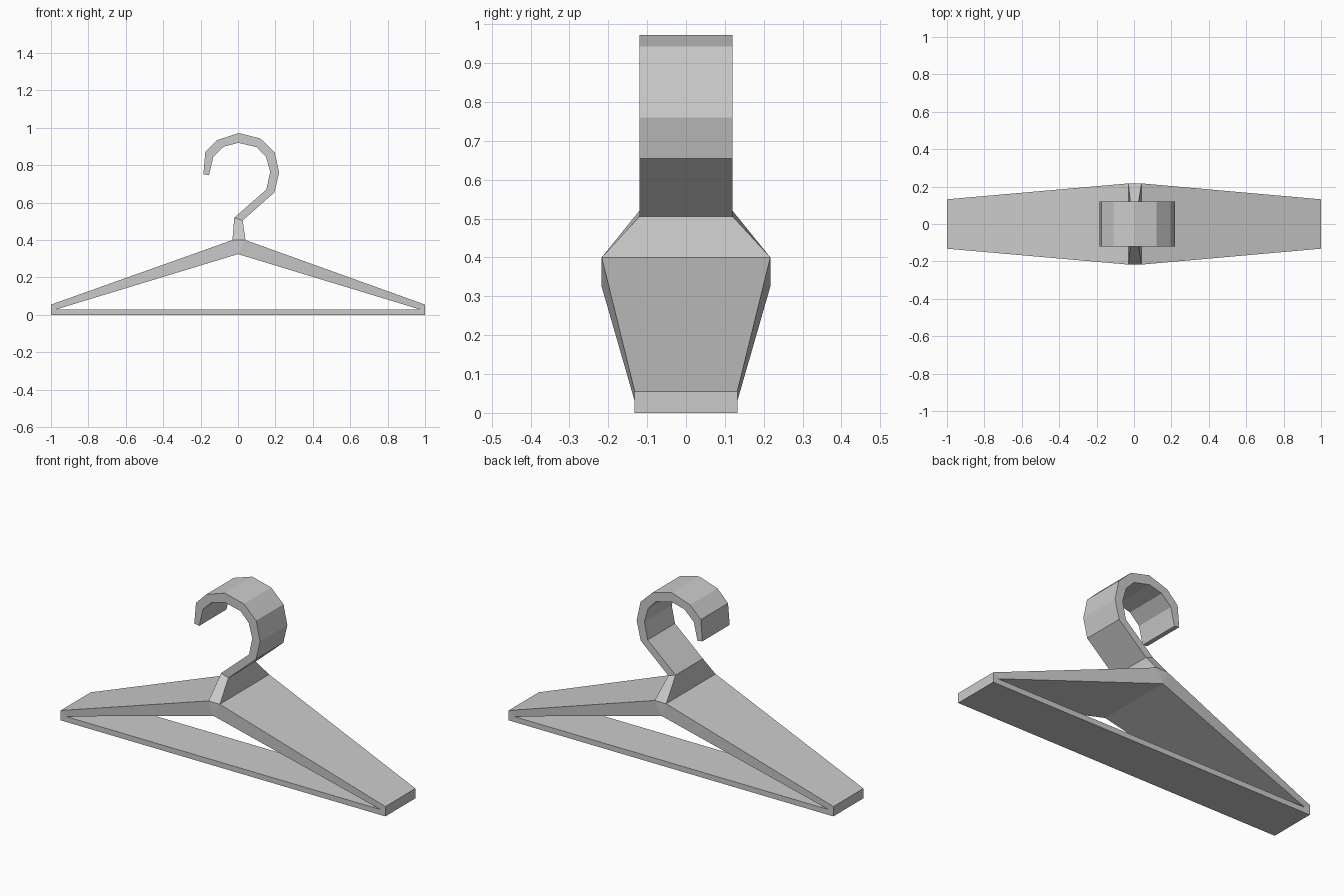
import bpy
import bmesh

cube = bpy.data.objects.get("Cube")
if cube:
    bpy.data.objects.remove(cube, do_unlink=True)

grey = bpy.data.materials.new("light grey plastic")
grey.use_nodes = True
colour = (0.6, 0.6, 0.6, 1)
grey.diffuse_color = colour
grey.node_tree.nodes["Principled BSDF"].inputs["Base Color"].default_value = colour


def band(name, stations, closed=False):
    """Loft a band through stations of (outer xz, inner xz, half depth)."""
    bm = bmesh.new()
    rings = []
    for (ox, oz), (ix, iz), d in stations:
        corners = ((ox, -d, oz), (ox, d, oz), (ix, d, iz), (ix, -d, iz))
        rings.append([bm.verts.new(c) for c in corners])
    following = rings[1:] + (rings[:1] if closed else [])
    for a, b in zip(rings, following):
        for i in range(4):
            j = (i + 1) % 4
            bm.faces.new((a[i], a[j], b[j], b[i]))
    if not closed:
        bm.faces.new(rings[0])
        bm.faces.new(rings[-1])
    bmesh.ops.remove_doubles(bm, verts=bm.verts, dist=0.0005)
    bmesh.ops.recalc_face_normals(bm, faces=bm.faces)
    mesh = bpy.data.meshes.new(name)
    bm.to_mesh(mesh)
    bm.free()
    mesh.materials.append(grey)
    obj = bpy.data.objects.new(name, mesh)
    bpy.context.collection.objects.link(obj)
    return obj


END, MIDDLE, HOOK = 0.132, 0.217, 0.12  # half depths

# Sloping shoulders and bottom bar, one closed triangular frame
band("shoulder_frame", [
    ((-1, 0), (-0.97, 0.03), END),
    ((-1, 0.055), (-0.97, 0.03), END),
    ((-0.03, 0.4), (0, 0.325), MIDDLE),
    ((0.04, 0.4), (0, 0.325), MIDDLE),
    ((1, 0.055), (0.97, 0.03), END),
    ((1, 0), (0.97, 0.03), END),
], closed=True)

# Tapered neck rising into the curved hook
outer = [(0.025, 0.505), (0.195, 0.655), (0.22, 0.76), (0.196, 0.87), (0.12, 0.943),
         (0.004, 0.972), (-0.11, 0.935), (-0.175, 0.87), (-0.185, 0.752)]
inner = [(-0.02, 0.52), (0.152, 0.67), (0.172, 0.765), (0.15, 0.845), (0.1, 0.897),
         (0.002, 0.92), (-0.075, 0.9), (-0.132, 0.845), (-0.155, 0.747)]
neck = [((0.04, 0.4), (-0.03, 0.4), MIDDLE)]
band("neck_and_hook", neck + [(o, i, HOOK) for o, i in zip(outer, inner)])
